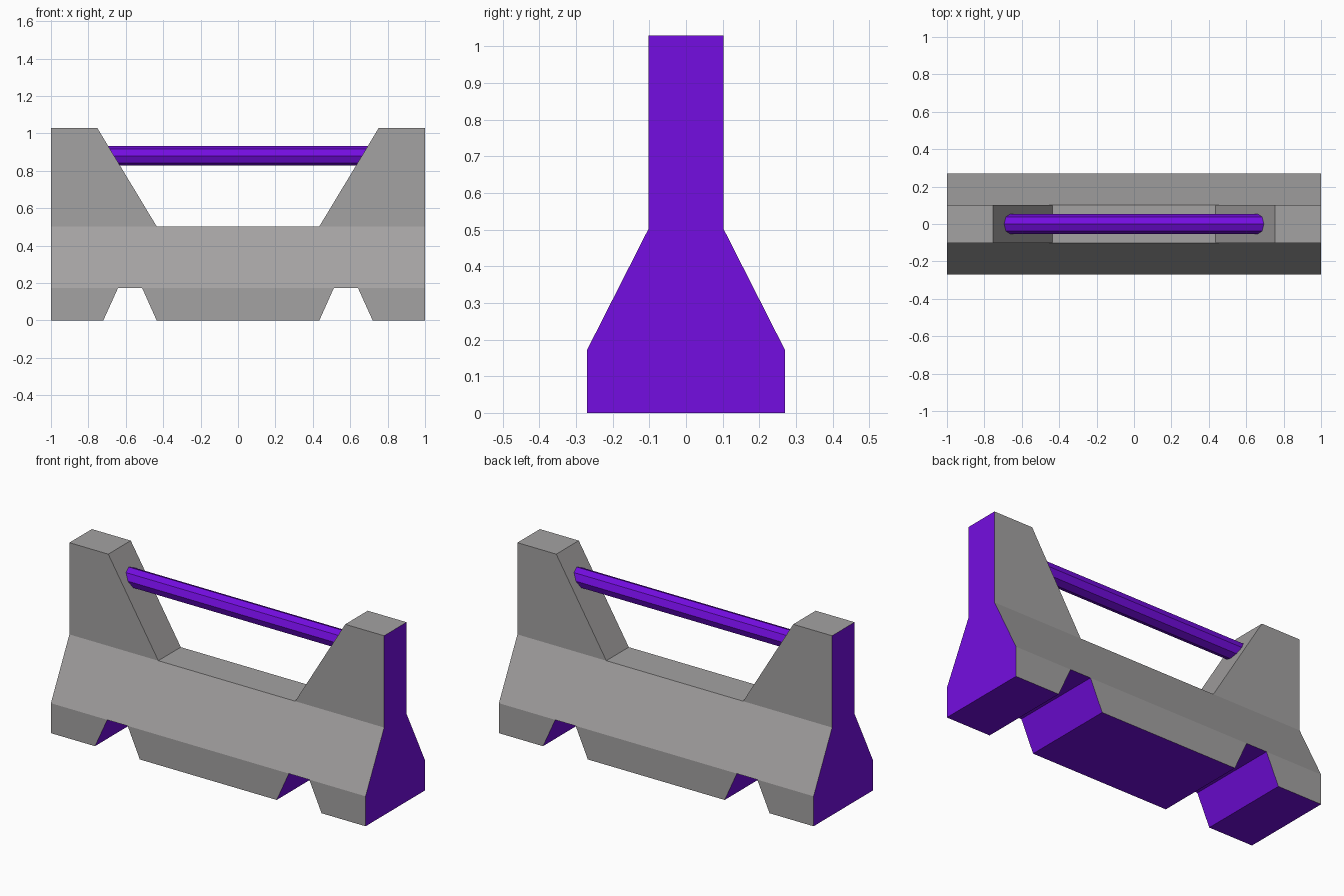
import bpy, bmesh, math

if "Cube" in bpy.data.objects:
    bpy.data.objects.remove(bpy.data.objects["Cube"])

def material(name, rgb):
    m = bpy.data.materials.new(name)
    m.diffuse_color = (*rgb, 1)
    m.use_nodes = True
    m.node_tree.nodes["Principled BSDF"].inputs["Base Color"].default_value = m.diffuse_color
    return m

GREY = material("concrete grey", (0.37, 0.36, 0.36))
PURPLE = material("purple", (0.175, 0.004, 0.75))

Z_FOOT, Z_DECK, Z_TOP = 0.172, 0.503, 1.03
X_TOP, X_DECK = 0.753, 0.435

def make_object(name, bm, mats):
    bmesh.ops.recalc_face_normals(bm, faces=bm.faces)
    mesh = bpy.data.meshes.new(name)
    bm.to_mesh(mesh)
    bm.free()
    for m in mats:
        mesh.materials.append(m)
    obj = bpy.data.objects.new(name, mesh)
    bpy.context.collection.objects.link(obj)
    return obj

# Barrier body: front outline (left bottom, counter-clockwise), thickness set by height
half_bottom = [(-1, 0), (-0.72, 0), (-0.642, Z_FOOT), (-0.512, Z_FOOT), (-0.435, 0)]
half_top = [(1, Z_FOOT), (1, Z_DECK), (1, Z_TOP), (X_TOP, Z_TOP), (X_DECK, Z_DECK)]
mirror = lambda pts: [(-x, z) for x, z in reversed(pts)]
outline = half_bottom + mirror(half_bottom) + half_top + mirror(half_top)
depth = {0: 0.27, Z_FOOT: 0.27, Z_DECK: 0.102, Z_TOP: 0.102}

bm = bmesh.new()
front = [bm.verts.new((x, -depth[z], z)) for x, z in outline]
back = [bm.verts.new((x, depth[z], z)) for x, z in outline]
# feet, sloped middle and towers on both broad sides
panels = [(0, 1, 2, 19), (3, 4, 5, 6), (7, 8, 9, 10),
          (19, 2, 3, 6, 7, 10, 11, 14, 15, 18), (11, 12, 13, 14), (15, 16, 17, 18)]
for side in (front, back):
    for p in panels:
        bm.faces.new([side[i] for i in p])
# ends, underside and notches are purple, upward faces are grey
n = len(outline)
for i in range(n):
    j = (i + 1) % n
    f = bm.faces.new((front[i], front[j], back[j], back[i]))
    if not 12 <= i <= 16:
        f.material_index = 1
make_object("barrier_body", bm, [GREY, PURPLE])

# Lifting bar: eight-sided rod whose ends follow the tower slopes
R, ZC = 0.053, 0.88
bm = bmesh.new()
rings = []
for s in (-1, 1):
    ring = []
    for k in range(8):
        a = k * math.pi / 4
        z = ZC + R * math.sin(a)
        x = X_DECK + (X_TOP - X_DECK) * (z - Z_DECK) / (Z_TOP - Z_DECK) + 0.003
        ring.append(bm.verts.new((s * x, R * math.cos(a), z)))
    bm.faces.new(ring)
    rings.append(ring)
for k in range(8):
    j = (k + 1) % 8
    bm.faces.new((rings[0][k], rings[0][j], rings[1][j], rings[1][k]))
make_object("lifting_bar", bm, [PURPLE])
